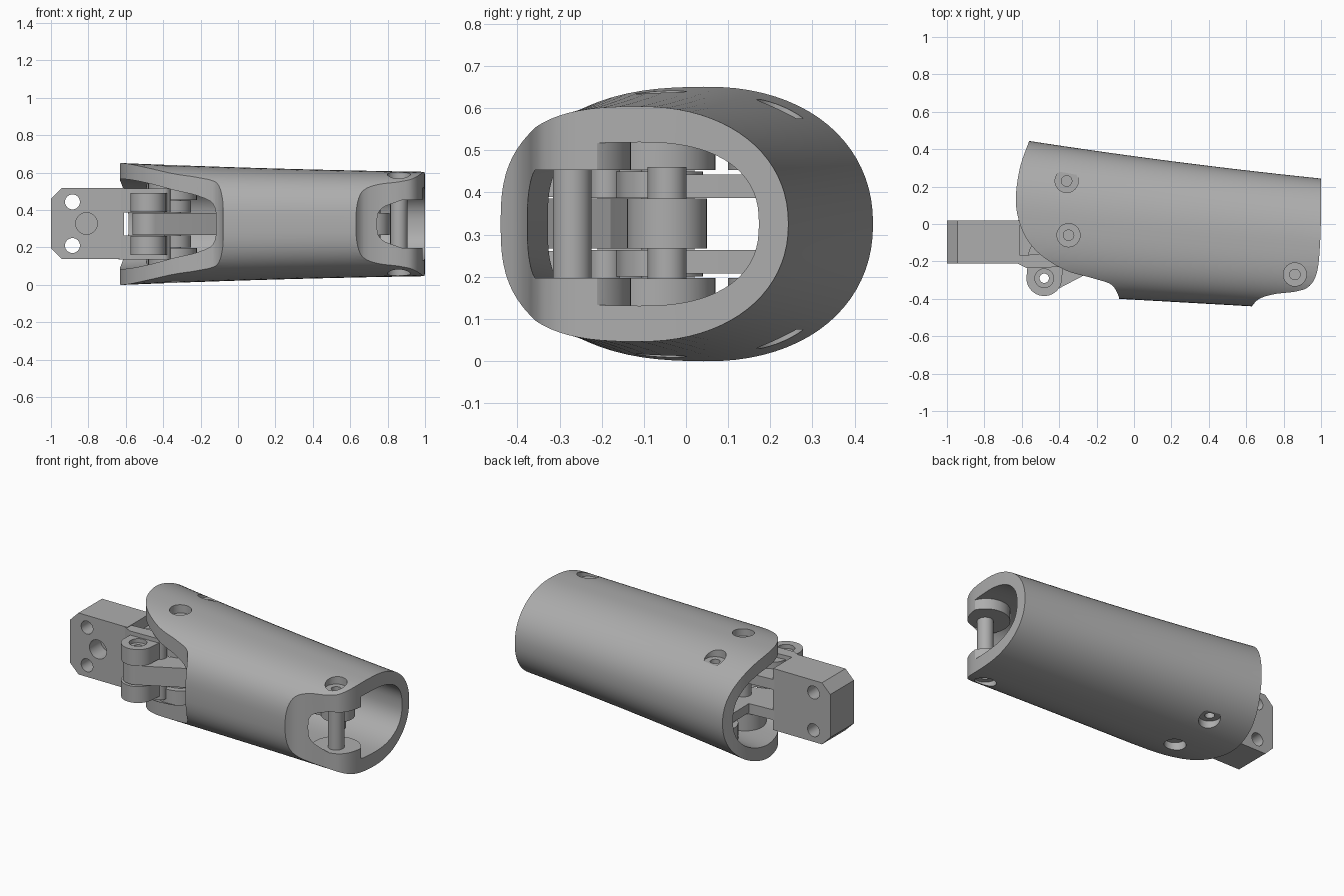
import bpy, bmesh, math
from mathutils import Vector

old = bpy.data.objects.get("Cube")
if old:
    bpy.data.objects.remove(old)

grey = bpy.data.materials.new("plain grey")
grey.use_nodes = True
COLOR = (0.42, 0.42, 0.42, 1)
grey.diffuse_color = COLOR
grey.node_tree.nodes["Principled BSDF"].inputs["Base Color"].default_value = COLOR

MID = 0.325  # height of the horizontal symmetry plane


def finish(name, bm):
    bmesh.ops.recalc_face_normals(bm, faces=bm.faces[:])
    mesh = bpy.data.meshes.new(name)
    bm.to_mesh(mesh)
    bm.free()
    mesh.materials.append(grey)
    ob = bpy.data.objects.new(name, mesh)
    bpy.context.collection.objects.link(ob)
    return ob


def prism(name, pts, z0, z1):
    bm = bmesh.new()
    low = [bm.verts.new((x, y, z0)) for x, y in pts]
    high = [bm.verts.new((x, y, z1)) for x, y in pts]
    n = len(pts)
    bm.faces.new(low)
    bm.faces.new(high)
    for i in range(n):
        j = (i + 1) % n
        bm.faces.new((low[i], low[j], high[j], high[i]))
    return finish(name, bm)


def circle(x, y, r, n=40):
    return [(x + r * math.cos(math.tau * i / n), y + r * math.sin(math.tau * i / n)) for i in range(n)]


def disc(name, x, y, r, z0, z1):
    return prism(name, circle(x, y, r), z0, z1)


def hull(name, circles, z0, z1):
    """Plate with the rounded outline that wraps all given circles."""
    bm = bmesh.new()
    for c in circles:
        for x, y in circle(*c):
            bm.verts.new((x, y, z0))
            bm.verts.new((x, y, z1))
    res = bmesh.ops.convex_hull(bm, input=bm.verts[:])
    junk = {g for g in res["geom_interior"] + res["geom_unused"] if isinstance(g, bmesh.types.BMVert)}
    bmesh.ops.delete(bm, geom=list(junk), context="VERTS")
    bmesh.ops.dissolve_limit(bm, angle_limit=0.01, verts=bm.verts[:], edges=bm.edges[:])
    return finish(name, bm)


def boolean(ob, op, tools):
    for t in tools:
        m = ob.modifiers.new("cut", "BOOLEAN")
        m.operation, m.solver, m.object = op, "EXACT", t
        bpy.context.view_layer.update()
        dg = bpy.context.evaluated_depsgraph_get()
        mesh = bpy.data.meshes.new_from_object(ob.evaluated_get(dg))
        ob.modifiers.clear()
        ob.data = mesh
        bpy.data.objects.remove(t)


def smooth_path(pts, steps=6):
    """Catmull-Rom curve through the points."""
    p = [Vector(q) for q in [pts[0]] + pts + [pts[-1]]]
    out = []
    for a, b, c, d in zip(p, p[1:], p[2:], p[3:]):
        for i in range(steps):
            t = i / steps
            v = b + t / 2 * ((c - a) + t * ((2 * a - 5 * b + 4 * c - d) + t * (3 * b - a - 3 * c + d)))
            out.append(tuple(v))
    return out + [pts[-1]]


def loft(name, x0, x1, wall_y, wall_z, power_back, power_front):
    """Tapering tube body; the front half is boxier than the back half."""
    bm = bmesh.new()
    rings = []
    for k in range(17):
        x = x0 + (x1 - x0) * k / 16
        t = (x + 0.65) / 1.65
        back = 0.458 - 0.26 * t + 0.045 * t * t - wall_y
        front = -0.368 - 0.093 * t + wall_y
        h = 0.327 - 0.07 * t + 0.022 * t * t - wall_z
        mid, half = (back + front) / 2, (back - front) / 2
        ring = []
        for i in range(80):
            a = math.tau * i / 80
            c, s = math.cos(a), math.sin(a)
            e = 2 / (power_back if c > 0 else power_front)
            y = mid + half * math.copysign(abs(c) ** e, c)
            z = MID + h * math.copysign(abs(s) ** e, s)
            ring.append(bm.verts.new((x, y, z)))
        rings.append(ring)
    for a, b in zip(rings, rings[1:]):
        for i in range(80):
            j = (i + 1) % 80
            bm.faces.new((a[i], a[j], b[j], b[i]))
    bm.faces.new(rings[0])
    bm.faces.new(rings[-1])
    return finish(name, bm)


PIVOT, REAR, TIP = (-0.35, -0.06), (-0.36, 0.23), (0.86, -0.27)
KNUCKLE, INNER = (-0.48, -0.29), (0.715, -0.045)

# Hollow shell with bearing pads left standing inside
shell = loft("outer_shell", -0.65, 1.0, 0, 0, 2.15, 2.7)
cavity = loft("cavity", -0.8, 1.1, 0.07, 0.085, 2.4, 3.2)
pads = []
for (x, y), r in ((PIVOT, 0.13), (REAR, 0.13), (TIP, 0.14)):
    pads += [disc("pad", x, y, r, -0.1, 0.197), disc("pad", x, y, r, 0.453, 0.8)]
boolean(cavity, "DIFFERENCE", pads)
boolean(shell, "DIFFERENCE", [cavity])

# Scooped ends of the shell
left_edge = smooth_path([(-0.54, 0.5), (-0.56, 0.445), (-0.61, 0.3), (-0.632, 0.13), (-0.61, 0), (-0.56, -0.1),
                         (-0.48, -0.18), (-0.36, -0.25), (-0.22, -0.29), (-0.12, -0.325), (-0.08, -0.39)])
right_edge = smooth_path([(0.63, -0.44), (0.67, -0.4), (0.75, -0.375), (0.87, -0.36), (0.94, -0.33),
                          (0.98, -0.25), (0.995, -0.1), (1.0, 0.06)])
boolean(shell, "DIFFERENCE", [
    prism("cut", left_edge + [(-0.08, -0.7), (-0.9, -0.7), (-0.9, 0.5)], -0.3, 1),
    prism("cut", right_edge + [(1.2, 0.06), (1.2, -0.7), (0.63, -0.7)], -0.3, 1)])

# Counterbored screw seats, top and bottom
for (x, y), depth in ((PIVOT, 0.06), (REAR, 0.075), (TIP, 0.095)):
    boolean(shell, "DIFFERENCE", [
        disc("cut", x, y, 0.062, -0.1, depth), disc("cut", x, y, 0.062, 2 * MID - depth, 0.8),
        disc("cut", x, y, 0.028, -0.2, depth + 0.05), disc("cut", x, y, 0.028, 2 * MID - depth - 0.05, 0.9)])

# Mounting block with chamfered end and holes from front to back
block = prism("mounting_block", [(-1, -0.21), (-0.61, -0.21), (-0.61, 0.02), (-1, 0.02)], 0.138, 0.518)
bm = bmesh.new()
bm.from_mesh(block.data)
corners = [e for e in bm.edges if all(v.co.x < -0.9 for v in e.verts) and abs(e.verts[0].co.y - e.verts[1].co.y) > 0.1]
bmesh.ops.bevel(bm, geom=corners, offset=0.057, segments=1, affect="EDGES")
bm.to_mesh(block.data)
bm.free()


def bore(x, z, r, y0, y1):
    ob = disc("bore", 0, 0, r, -y1, -y0)
    ob.rotation_euler.x = math.pi / 2
    ob.location = (x, 0, z)
    return ob


boolean(block, "DIFFERENCE", [bore(-0.885, 0.21, 0.04, -0.4, 0.4), bore(-0.885, 0.443, 0.04, -0.4, 0.4),
                              bore(-0.81, 0.328, 0.058, -0.4, -0.1)])

# Fork arms, mirrored above and below the middle link
parts = [shell, block]
for side, sign in (("upper", 1), ("lower", -1)):
    def span(a, b):
        return sorted((MID + sign * a, MID + sign * b))
    arm = hull(side + "_fork_arm", [(-0.62, -0.19, 0.02), (-0.62, 0, 0.02), (*PIVOT, 0.1)], *span(0.062, 0.125))
    plate = hull(side + "_rear_plate", [(*PIVOT, 0.1), (*REAR, 0.095)], *span(0.062, 0.118))
    lug = hull(side + "_front_lug", [(*KNUCKLE, 0.095), (-0.47, -0.17, 0.095)], *span(0.064, 0.165))
    web = hull(side + "_lug_web", [(-0.62, -0.19, 0.02), (-0.57, -0.21, 0.025), (-0.4, -0.19, 0.04)],
               *span(0.062, 0.19))
    boolean(plate, "DIFFERENCE", [disc("cut", *REAR, 0.04, 0, 1)])
    outer = MID + sign * 0.165
    boolean(lug, "DIFFERENCE", [disc("cut", *KNUCKLE, 0.05, outer - 0.025, outer + 0.025),
                                disc("cut", *KNUCKLE, 0.025, 0, 1)])
    parts += [arm, plate, lug, web]

# Long inner link from the front knuckle to the far barrel
link = hull("link_bar", [(*KNUCKLE, 0.085), (-0.1, -0.13, 0.05)], 0.267, 0.385)
boolean(link, "DIFFERENCE", [disc("cut", *KNUCKLE, 0.025, 0, 1)])
parts += [link,
          hull("link_bar_rear", [(-0.1, -0.13, 0.05), (*INNER, 0.05)], 0.267, 0.385),
          disc("link_barrel", *INNER, 0.095, 0.267, 0.385),
          disc("link_pin", *INNER, 0.046, 0.195, 0.46),
          disc("pivot_pin", *PIVOT, 0.046, 0.19, 0.46),
          disc("tip_pin", *TIP, 0.046, 0.19, 0.46)]

# Smooth shading with sharp edges kept
for ob in bpy.context.selected_objects:
    ob.select_set(False)
for ob in parts:
    ob.select_set(True)
bpy.context.view_layer.objects.active = shell
bpy.ops.object.shade_smooth_by_angle(angle=math.radians(30))
